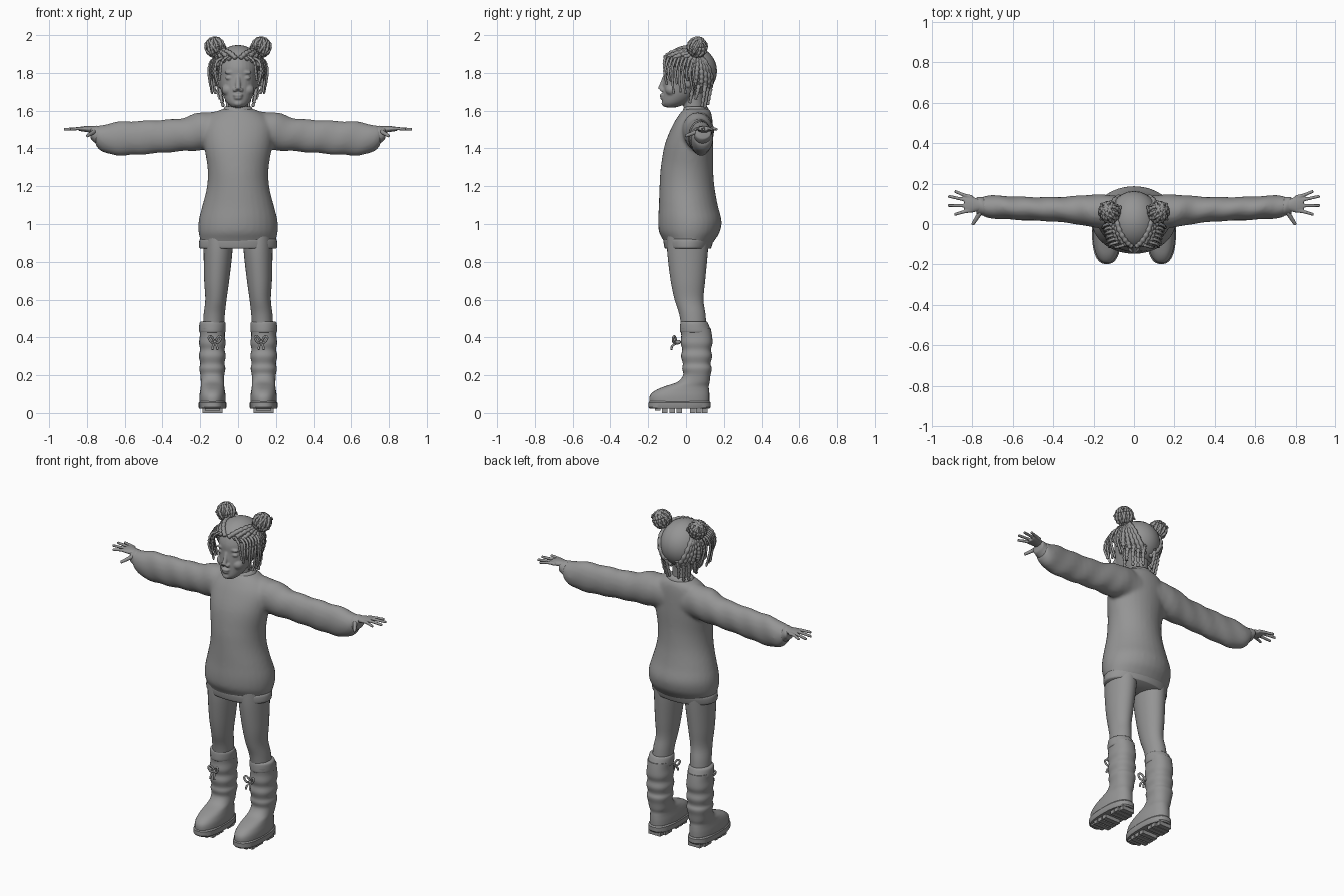
import bpy, bmesh, math, random
from mathutils import Vector, Matrix

random.seed(4)
if "Cube" in bpy.data.objects:
    bpy.data.objects.remove(bpy.data.objects["Cube"])

grey = bpy.data.materials.new("plain_grey")
grey.use_nodes = True
grey.diffuse_color = (0.3, 0.3, 0.3, 1)
grey.node_tree.nodes["Principled BSDF"].inputs["Base Color"].default_value = grey.diffuse_color


def spline(rows, steps):
    """Smooth Catmull-Rom interpolation through rows of numbers."""
    out = []
    for i in range(len(rows) - 1):
        a, b, c, d = (rows[max(0, min(len(rows) - 1, i + k))] for k in (-1, 0, 1, 2))
        for j in range(steps):
            t = j / steps
            out.append([q + t * (r - p) / 2 + t * t * (p - 2.5 * q + 2 * r - s / 2)
                        + t ** 3 * (1.5 * (q - r) + (s - p) / 2)
                        for p, q, r, s in zip(a, b, c, d)])
    return out + [list(rows[-1])]


def skin(bm, loops):
    """Bridge loops of points into a capped tube."""
    rings = [[bm.verts.new(p) for p in loop] for loop in loops]
    n = len(rings[0])
    for a, b in zip(rings, rings[1:]):
        for i in range(n):
            bm.faces.new((a[i], a[(i + 1) % n], b[(i + 1) % n], b[i]))
    bm.faces.new(rings[0])
    bm.faces.new(rings[-1])


def loft(bm, rings, axis="Z", power=2, n=32, steps=4, side=1, fold=0, freq=0):
    """Rings are (position on axis, centre u, centre v, radius u, radius v)."""
    loops = []
    for t, cu, cv, ru, rv in spline(rings, steps):
        loop = []
        for i in range(n):
            a = math.tau * i / n
            c, s = math.cos(a), math.sin(a)
            k = 1 + fold * math.sin(freq * t + 2 * a)
            u = cu + k * ru * math.copysign(abs(c) ** (2 / power), c)
            v = cv + k * rv * math.copysign(abs(s) ** (2 / power), s)
            loop.append((side * u, v, t) if axis == "Z" else (side * t, u, v))
        loops.append(loop)
    skin(bm, loops)


def strand(bm, points, radius, beads=0, n=7, steps=6, taper=1):
    """Tube along a smooth path; beads give it a braided outline."""
    pts = [Vector(p) for p in spline(points, steps)]
    loops, last = [], Vector((0, 0, 1))
    frame = Matrix.Identity(3)
    for i, p in enumerate(pts):
        tangent = (pts[min(i + 1, len(pts) - 1)] - pts[max(i - 1, 0)]).normalized()
        frame = last.rotation_difference(tangent).to_matrix() @ frame
        last, t = tangent, i / (len(pts) - 1)
        r = radius * (1 + (taper - 1) * t)
        if beads:
            r *= 0.65 + 0.45 * abs(math.sin(math.pi * beads * t))
        loops.append([p + frame @ Vector((r * math.cos(math.tau * k / n),
                                          r * math.sin(math.tau * k / n), 0)) for k in range(n)])
    skin(bm, loops)


def ball(bm, centre, radii):
    bmesh.ops.create_uvsphere(bm, u_segments=24, v_segments=16, radius=1,
                              matrix=Matrix.Translation(centre) @ Matrix.Diagonal((*radii, 1)))


def finish(name, bm, mirror=True, voxel=0, smooth=0, angle=60):
    bmesh.ops.recalc_face_normals(bm, faces=bm.faces)
    mesh = bpy.data.meshes.new(name)
    bm.to_mesh(mesh)
    bm.free()
    mesh.materials.append(grey)
    mesh.shade_smooth()
    mesh.set_sharp_from_angle(angle=math.radians(angle))
    ob = bpy.data.objects.new(name, mesh)
    bpy.context.collection.objects.link(ob)
    if voxel:
        m = ob.modifiers.new("Blend", "REMESH")
        m.mode, m.voxel_size, m.use_smooth_shade = "VOXEL", voxel, True
        m = ob.modifiers.new("Soften", "SMOOTH")
        m.iterations = smooth
    if mirror:
        ob.modifiers.new("Mirror", "MIRROR").use_mirror_merge = False
    return ob


# Sweater: body and both sleeves blended together
bm = bmesh.new()
loft(bm, [(.89, 0, .012, .195, .122), (.92, 0, .016, .2, .14), (.96, 0, .018, .207, .163),
          (1.02, 0, .02, .205, .17), (1.1, 0, .012, .187, .156), (1.2, 0, .005, .166, .143),
          (1.3, 0, .005, .163, .137), (1.42, 0, .016, .178, .13), (1.52, 0, .035, .18, .108),
          (1.58, 0, .05, .14, .085), (1.61, 0, .055, .08, .065)], fold=.015, freq=14)
for side in (1, -1):
    loft(bm, [(.06, .06, 1.495, .08, .1), (.2, .065, 1.49, .082, .1), (.3, .07, 1.472, .068, .088),
              (.42, .073, 1.463, .06, .088), (.55, .077, 1.455, .058, .09),
              (.65, .082, 1.452, .058, .088), (.72, .086, 1.453, .056, .07),
              (.755, .088, 1.468, .048, .048)], "X", side=side, fold=.03, freq=48)
finish("sweater", bm, mirror=False, voxel=.011, smooth=4)

# Hem, collar and cuffs
bm = bmesh.new()
loft(bm, [(.87, 0, .01, .2, .12), (.88, 0, .01, .206, .125), (.915, 0, .013, .204, .132),
          (.925, 0, .014, .19, .125)], n=48)
finish("sweater_hem", bm, mirror=False)
bm = bmesh.new()
loft(bm, [(1.585, 0, .05, .088, .073), (1.61, 0, .052, .077, .066), (1.622, 0, .053, .068, .058)])
finish("collar", bm, mirror=False)
bm = bmesh.new()
loft(bm, [(.735, .087, 1.466, .046, .05), (.75, .088, 1.472, .048, .046),
          (.775, .09, 1.48, .042, .036), (.78, .09, 1.482, .034, .028)], "X", fold=.05, freq=90)
finish("cuffs", bm)

# Hands: palm, four fingers and a thumb
bm = bmesh.new()
loft(bm, [(.72, .09, 1.497, .027, .02), (.77, .093, 1.5, .03, .018),
          (.81, .098, 1.503, .043, .015), (.84, .1, 1.503, .04, .011)], "X")
for base, x, y in ((.133, .888, .163), (.112, .92, .138), (.09, .922, .092), (.068, .89, .047)):
    strand(bm, [(.8, base, 1.503), (.84, (base * 2 + y) / 3, 1.505), (x, y, 1.501)], .0105, n=10, taper=.7)
strand(bm, [(.75, .075, 1.495), (.775, .035, 1.48), (.8, -.004, 1.465)], .014, n=10, taper=.6)
finish("hands", bm, voxel=.004, smooth=3)

# Legs
bm = bmesh.new()
loft(bm, [(.95, .105, .01, .078, .11), (.85, .106, .008, .076, .107), (.7, .113, .01, .066, .091),
          (.6, .117, .016, .056, .076), (.52, .126, .034, .056, .069), (.42, .132, .045, .055, .065)])
finish("legs", bm)

# Boots: foot and slouchy shaft, turned-over top, sole and treads
bm = bmesh.new()
loft(bm, [(.045, .135, -.035, .069, .158), (.09, .135, -.034, .069, .158),
          (.12, .135, -.02, .065, .142), (.142, .135, .005, .062, .115), (.165, .135, .04, .062, .085),
          (.2, .136, .057, .063, .072), (.235, .136, .058, .069, .078), (.262, .136, .056, .064, .073),
          (.3, .136, .056, .071, .082), (.335, .136, .056, .065, .076), (.37, .136, .056, .07, .084),
          (.41, .136, .056, .066, .081), (.45, .136, .05, .067, .08)], power=2.3)
finish("boots", bm)
bm = bmesh.new()
loft(bm, [(.425, .136, .052, .066, .079), (.435, .136, .05, .07, .082), (.475, .135, .043, .069, .073),
          (.485, .135, .042, .06, .066)])
finish("boot_tops", bm)
bm = bmesh.new()
loft(bm, [(.022, .135, -.034, .069, .157), (.03, .135, -.034, .073, .164),
          (.055, .135, -.034, .073, .164), (.063, .135, -.034, .067, .158)], power=2.5, steps=1, n=48)
finish("boot_soles", bm, angle=30)
bm = bmesh.new()
for y in (-.15, -.112, -.074, -.036, .035, .068, .1):
    wide = .105 if -.14 < y < .09 else .08
    low = .012 if y < -.14 else 0
    bmesh.ops.create_cube(bm, size=1, matrix=Matrix.Translation((.135, y, (low + .03) / 2))
                          @ Matrix.Diagonal((wide, .029, .03 - low, 1)))
finish("boot_treads", bm, angle=30)

# Bows on the boots
bm = bmesh.new()
ball(bm, (.122, -.045, .375), (.012, .02, .012))
for s in (1, -1):
    strand(bm, [(.122, -.05, .375), (.122 + s * .02, -.06, .405), (.122 + s * .033, -.068, .398),
                (.122 + s * .02, -.066, .375), (.122, -.052, .372)], .006)
    strand(bm, [(.122, -.05, .37), (.122 + s * .01, -.072, .355), (.122 + s * .014, -.078, .335)], .006)
finish("boot_bows", bm)

# Head with neck, nose, eyelids, lips and ears blended in
bm = bmesh.new()
loft(bm, [(1.618, 0, -.08, .03, .032), (1.64, 0, -.06, .057, .065), (1.68, 0, -.03, .08, .094),
          (1.73, 0, .0, .097, .122), (1.78, 0, .012, .104, .13), (1.83, 0, .015, .108, .132),
          (1.88, 0, .02, .095, .117), (1.92, 0, .02, .06, .08), (1.935, 0, .02, .02, .03)])
loft(bm, [(1.56, 0, .05, .06, .058), (1.62, 0, .04, .052, .052), (1.72, 0, .04, .055, .058)])
strand(bm, [(0, -.112, 1.78), (0, -.126, 1.74), (0, -.138, 1.712)], .011, n=10, taper=1.3)
ball(bm, (0, -.126, 1.682), (.026, .014, .009))
ball(bm, (0, -.122, 1.667), (.023, .015, .009))
ball(bm, (0, -.108, 1.638), (.026, .022, .017))
for s in (1, -1):
    ball(bm, (s * .016, -.126, 1.71), (.012, .013, .01))
    ball(bm, (s * .044, -.1, 1.773), (.023, .012, .011))
    ball(bm, (s * .042, -.103, 1.802), (.03, .012, .009))
    ball(bm, (s * .05, -.075, 1.71), (.036, .034, .032))
    ball(bm, (s * .102, .012, 1.755), (.012, .022, .034))
finish("head", bm, mirror=False, voxel=.005, smooth=3)

# Hair cap trimmed along the hairline
crown, size = Vector((0, .018, 1.81)), Vector((.13, .146, .138))
bm = bmesh.new()
ball(bm, crown, size)
bmesh.ops.bisect_plane(bm, geom=bm.verts[:] + bm.edges[:] + bm.faces[:], clear_inner=True,
                       plane_co=(0, 0, 1.77), plane_no=(0, 1, 1))
finish("hair_cap", bm, mirror=False)

# Braids running from the hairline up to each bun
bm = bmesh.new()
bun = Vector((.122, .06, 1.936))
target = Vector((.75, .28, .75)).normalized()
for i in range(11):
    phi = math.pi * (i + .3) / 11
    start = Vector((math.sin(phi), -math.cos(phi), .85 * math.cos(phi) - .3)).normalized()
    path = [crown + start.lerp(target, k / 5).normalized() * size * 1.015 for k in range(6)]
    strand(bm, path, .013, beads=8)
finish("scalp_braids", bm)

# Buns wrapped in crossing strands with loose ends
bm = bmesh.new()
ball(bm, bun, (.047, .046, .047))
for i in range(9):
    turn = Matrix.Rotation(i * math.pi / 9, 3, (.4, .2, 1)) @ Matrix.Rotation(1 + .3 * (i % 3), 3, "X")
    strand(bm, [bun + turn @ Vector((.049 * math.cos(a * math.pi / 5), .049 * math.sin(a * math.pi / 5), 0))
                for a in range(11)], .0085, beads=14)
for i in range(7):
    out = Vector((random.uniform(-.6, 1), random.uniform(-1, 1), random.uniform(-.3, .8))).normalized()
    strand(bm, [bun + out * .045, bun + out * .058, bun + out * .056 + Vector((0, .012, -.014))], .005)
finish("hair_buns", bm)

# Hanging braids beside the face and at the nape
bm = bmesh.new()
for i in range(9):
    y = -.1 + .019 * i
    x = .13 - .35 * abs(y + .01)
    end = random.uniform(1.68, 1.77)
    sway = random.uniform(-.008, .01)
    strand(bm, [(x - .02, y + .01, 1.88), (x + .014, y, 1.86), (x + .018 + sway, y - .012, 1.8),
                (x + .008, y - .006 + sway, end)], .0085, beads=10, taper=.8)
for x, y, z in ((.1, .05, 1.66), (.085, .085, 1.62), (.06, .1, 1.615), (.035, .115, 1.63), (.09, .02, 1.64)):
    strand(bm, [(x, y + .02, 1.75), (x + .004, y + .012, 1.7), (x - .006, y, z)], .014, beads=6, taper=.6)
strand(bm, [(.05, -.105, 1.89), (.085, -.115, 1.86), (.095, -.112, 1.8), (.1, -.105, 1.76)], .008, beads=9)
finish("hanging_braids", bm)
